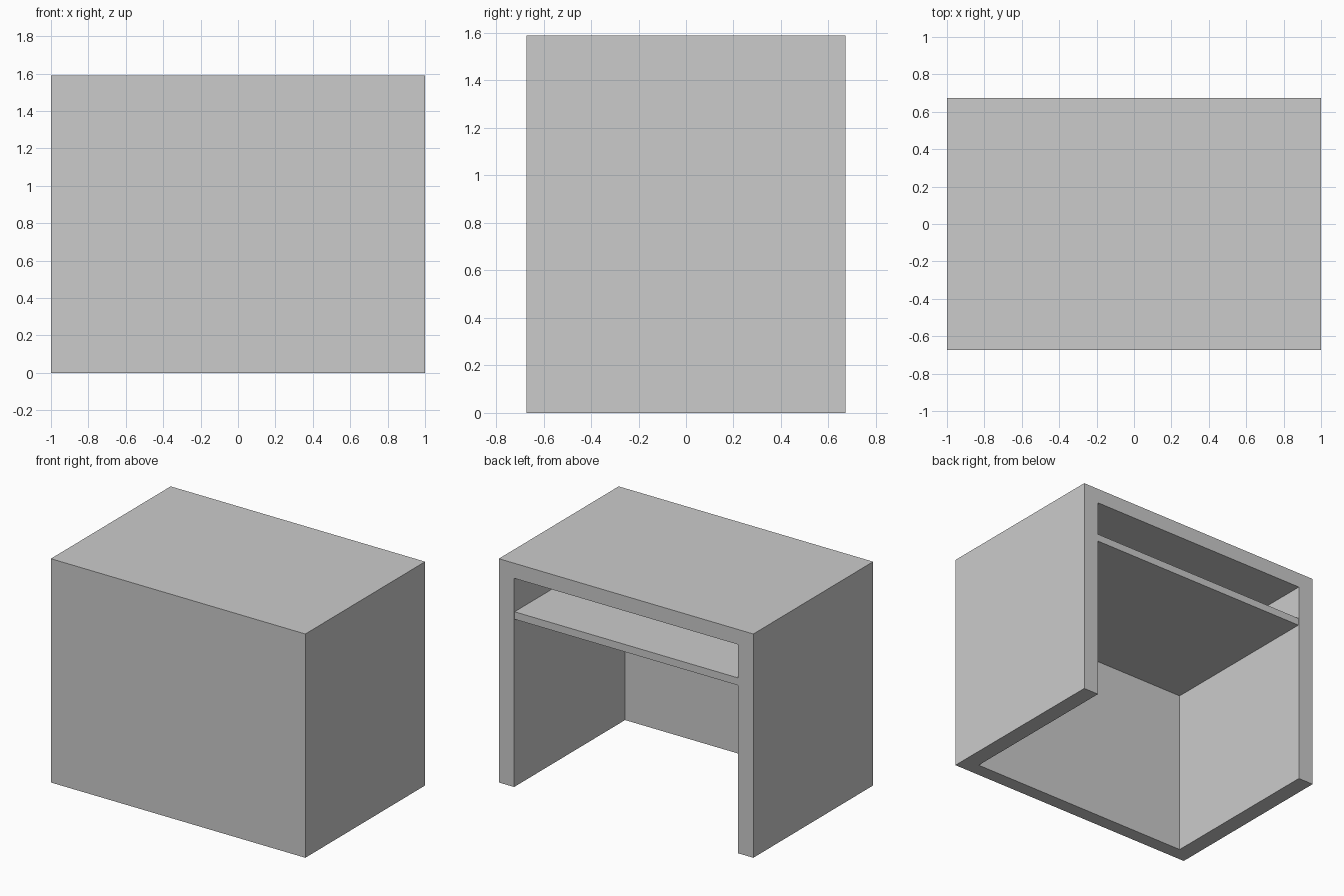
import bpy

if "Cube" in bpy.data.objects:
    bpy.data.objects.remove(bpy.data.objects["Cube"])

W, D, H = 2.0, 1.345, 1.59          # outer size
SIDE, FRONT, TOP = 0.12, 0.10, 0.107  # panel thicknesses


def box(name, x, y, z):
    """Axis-aligned box from (min, max) ranges."""
    size = [r[1] - r[0] for r in (x, y, z)]
    mid = [(r[0] + r[1]) / 2 for r in (x, y, z)]
    bpy.ops.mesh.primitive_cube_add(size=1, location=mid)
    ob = bpy.context.object
    ob.name = name
    ob.scale = size
    bpy.ops.object.transform_apply(location=False, rotation=False, scale=True)
    return ob


inner_x = W / 2 - SIDE
inner_front = -D / 2 + FRONT

# Desk body: a solid block hollowed out from the back and underneath
body = box("desk_body", (-W / 2, W / 2), (-D / 2, D / 2), (0, H))
cutter = box("knee_space_cutter", (-inner_x, inner_x),
             (inner_front, D / 2 + 0.2), (-0.2, H - TOP))
cutter.hide_render = True
cut = body.modifiers.new("knee_space", 'BOOLEAN')
cut.operation = 'DIFFERENCE'
cut.solver = 'EXACT'
cut.object = cutter
bpy.context.view_layer.objects.active = body
bpy.ops.object.modifier_apply(modifier=cut.name)
bpy.data.objects.remove(cutter, do_unlink=True)

# Shelf under the top, reaching the front panel
box("under_shelf", (-inner_x, inner_x), (inner_front, D / 2 - 0.005), (1.19, 1.243))
